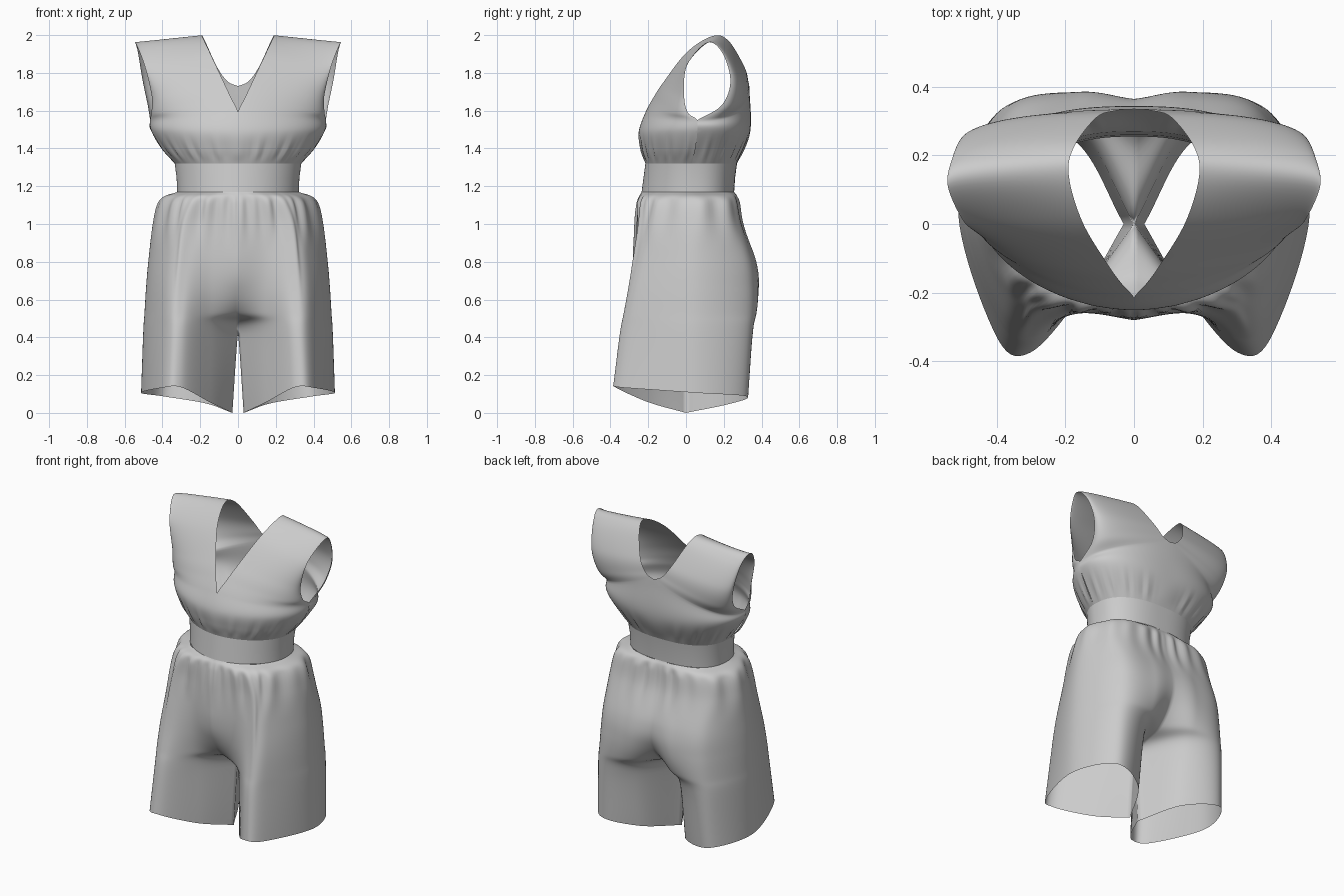
import bpy, bmesh, math

if "Cube" in bpy.data.objects:
    bpy.data.objects.remove(bpy.data.objects["Cube"])


def spline(p, t):
    """Smooth curve through tuples p at parameter t (0..len-1)."""
    i = min(int(t), len(p) - 2)
    f = t - i
    b, c = p[i], p[i + 1]
    a = p[i - 1] if i else [2 * u - v for u, v in zip(b, c)]
    d = p[i + 2] if i + 2 < len(p) else [2 * v - u for u, v in zip(b, c)]
    return [0.5 * (2 * q + (r - o) * f + (2 * o - 5 * q + 4 * r - s) * f * f
                   + (3 * q - o - 3 * r + s) * f ** 3) for o, q, r, s in zip(a, b, c, d)]


def cloth(name, lines, gather):
    """Skin half a garment from lines of points, gather it, mirror across x and weld."""
    bm = bmesh.new()
    nc = len(lines[0]) - 1
    for side in (1, -1):
        grid = []
        for line in lines:
            row = []
            for c, (x, y, z) in enumerate(line):
                d = gather(c / nc, z)
                n = math.hypot(x, y - 0.03) or 1
                x, y = max(0.0, x + d * x / n), y + d * (y - 0.03) / n
                row.append(bm.verts.new((side * x, y, z)))
            grid.append(row)
        for lo, hi in zip(grid, grid[1:]):
            for c in range(nc):
                q = [lo[c], lo[c + 1], hi[c + 1], hi[c]]
                bm.faces.new(q if side > 0 else q[::-1])
    bmesh.ops.remove_doubles(bm, verts=bm.verts, dist=0.0008)
    bmesh.ops.recalc_face_normals(bm, faces=bm.faces)
    for f in bm.faces:
        f.smooth = True
    me = bpy.data.meshes.new(name)
    bm.to_mesh(me)
    bm.free()
    bpy.context.collection.objects.link(bpy.data.objects.new(name, me))


def arc(inner, outer, power, n=36):
    """Quarter superellipse from an inner point (facing front/back) to a side point."""
    pts = []
    for i in range(n + 1):
        a = math.pi / 2 * i / n
        u = math.sin(a) ** (2 / power)
        v = max(0.0, math.cos(a)) ** (2 / power)
        pts.append((inner[0] + (outer[0] - inner[0]) * u,
                    outer[1] + (inner[1] - outer[1]) * v,
                    inner[2] + (outer[2] - inner[2]) * u))
    return pts


def bump(z, lo, mid, hi):
    """Rises from lo to mid, then falls to hi."""
    t = (z - lo) / (mid - lo) if z < mid else (hi - z) / (hi - mid)
    t = max(0.0, min(1.0, t))
    return t * t * (3 - 2 * t)


def bodice_gather(s, z):
    return 0.0035 * bump(z, 1.32, 1.37, 1.50) * (math.sin(44 * s) + 0.7 * math.sin(71 * s + 1))


def shorts_gather(s, z):
    fine = 0.006 * bump(z, 0.85, 1.11, 1.17) * (math.sin(75 * s + 0.5) + 0.7 * math.sin(47 * s))
    pleat = 0.022 * bump(z, 0.45, 1.0, 1.17) * math.exp(-((s - 0.30 - 0.06 * (1 - z)) / 0.03) ** 2)
    return fine + pleat


FRONT, BACK = 1.9, 2.5      # roundness of front and back cross-sections

# Bodice: centre/neckline point and side/armhole point of each row,
# from the front waist over the shoulder to the back waist
bodice = [
    (0, -.215, 1.32, .335, .03, 1.32),
    (0, -.24, 1.40, .405, .05, 1.40),
    (0, -.25, 1.49, .458, .06, 1.49),
    (0, -.215, 1.59, .465, .06, 1.55),
    (.035, -.175, 1.665, .458, .01, 1.59),
    (.075, -.12, 1.75, .457, -.01, 1.68),
    (.15, .005, 1.91, .495, .005, 1.84),
    (.19, .14, 1.995, .543, .11, 1.96),
    (.175, .225, 1.97, .53, .19, 1.91),
    (.11, .31, 1.83, .505, .235, 1.76),
    (.055, .33, 1.755, .478, .19, 1.63),
    (0, .335, 1.73, .465, .06, 1.55),
    (0, .34, 1.49, .458, .06, 1.49),
    (0, .27, 1.32, .335, .03, 1.32),
]
lines = []
sub, nape = 8, 11
for part, start in ((bodice[:nape + 1], 0), (bodice[nape:], nape)):
    for r in range(1 if start else 0, (len(part) - 1) * sub + 1):
        t = start + r / sub
        p = spline(part, r / sub)
        if p[0] < 0 or t < 3 or t >= nape:      # keep the centre seams straight
            p[0] = 0.0
        mix = max(0.0, min(1.0, (t - 5) / 4))
        lines.append(arc(p[:3], p[3:], FRONT + (BACK - FRONT) * mix))
cloth("bodice", lines, bodice_gather)


# Waistband: slightly tapering rings
def ring(z, side, front, back):
    o = (side, .03, z)
    return arc((0, front, z), o, FRONT) + arc((0, back, z), o, BACK)[-2::-1]


cloth("waistband", [ring(1.32, .335, -.215, .27), ring(1.245, .325, -.225, .26),
                    ring(1.17, .322, -.235, .255)], lambda s, z: 0.0)

# Shorts: height, half width, then depths from the front seam round the hip to the
# back seam; at and below the crotch both seams meet on the inseam
spread = (0, .29, .59, .79, 1, .77, .33, 0)
shorts = [
    (1.13, .41, -.25, -.25, -.225, -.15, .235, .275, .27),
    (1.0, .45, -.27, -.255, -.24, -.18, .26, .30, .29),
    (.8, .475, -.28, -.26, -.275, -.22, .315, .37, .36),
    (.66, .487, -.25, -.25, -.30, -.25, .33, .385, .345),
    (.53, .495, -.165, -.225, -.325, -.27, .335, .36, .235),
    (.42, .502, 0, -.195, -.345, -.28, .335, .29, 0),
    (0, .513, 0, -.20, -.375, -.32, .32, .24, 0),
]


def leg_row(z, width, *depth):
    """One row; the hem dips to the inseam and rises towards the front."""
    seam, lift = (.03, 1) if z == 0 else (0, 0)
    depth = depth[:4] + (.05,) + depth[4:]
    return [(max(seam, f * width), y,
             z + lift * (.11 - .07 * y) * min(1, max(0, f * width - seam) / .26))
            for f, y in zip(spread, depth)]


waist = [(f * .322, .03 - .265 * (1 - f ** FRONT) ** (1 / FRONT) if k < 4 else
          .03 + .225 * (1 - f ** BACK) ** (1 / BACK), 1.17) for k, f in enumerate(spread)]
rows = [waist] + [leg_row(*s) for s in shorts]
lines = []
sub = 10
for r in range((len(rows) - 1) * sub + 1):
    ctrl = [spline([row[k] for row in rows], r / sub) for k in range(len(spread))]
    if r <= 6 * sub:                      # seams stay on the centre line above the crotch
        ctrl[0][0] = ctrl[-1][0] = 0.0
    else:                                 # both seam ends share one straight inseam
        t = r / sub - 6
        ctrl[0][0] = ctrl[-1][0] = .03 * t
        ctrl[0][1] = ctrl[-1][1] = 0.0
    lines.append([spline(ctrl, c / 12) for c in range((len(ctrl) - 1) * 12 + 1)])
cloth("shorts", lines, shorts_gather)
